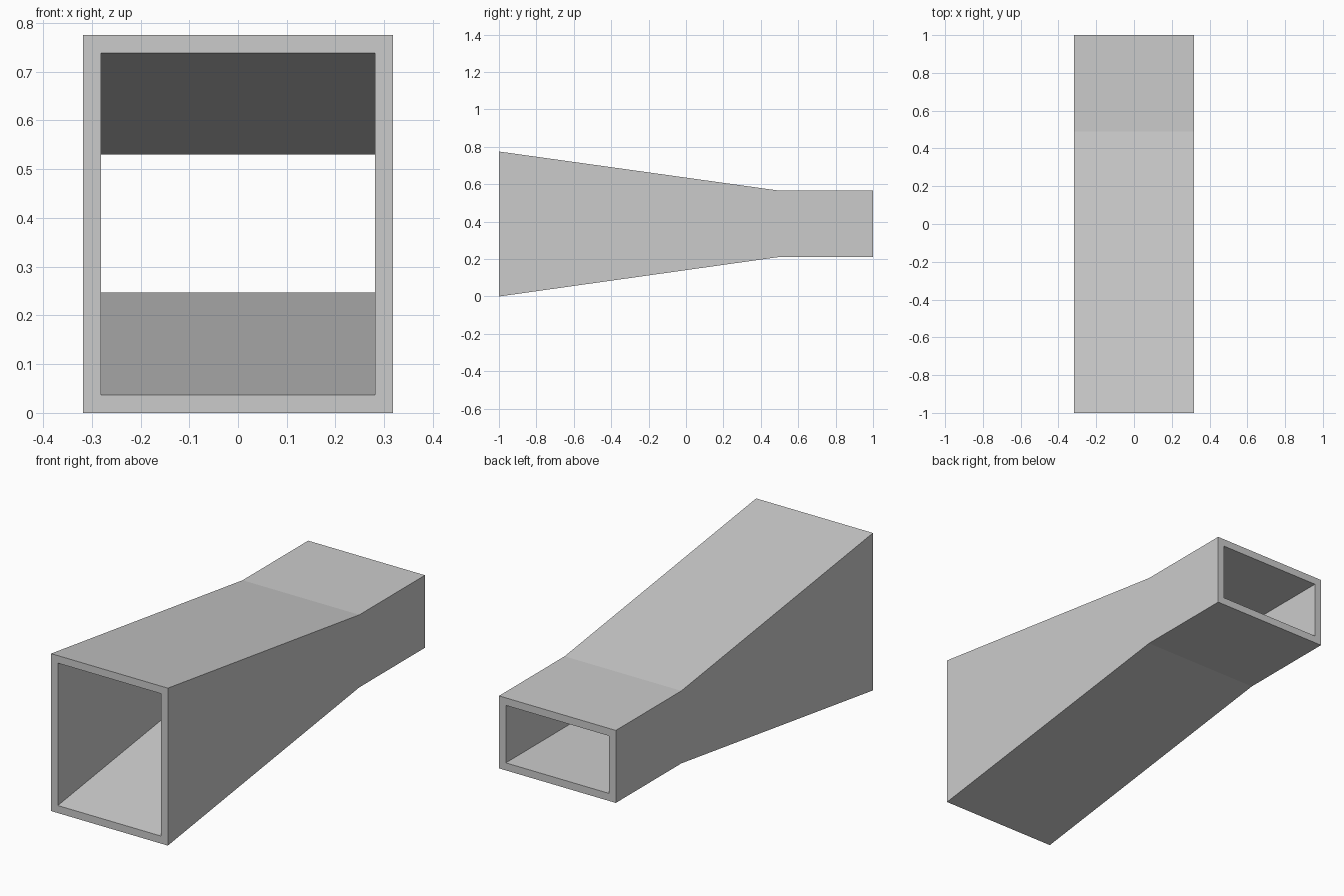
import bpy
import bmesh

cube = bpy.data.objects.get("Cube")
if cube:
    bpy.data.objects.remove(cube, do_unlink=True)

# Single plain grey material
grey = bpy.data.materials.new("light grey")
grey.use_nodes = True
colour = (0.6, 0.6, 0.6, 1)
grey.diffuse_color = colour
grey.node_tree.nodes["Principled BSDF"].inputs["Base Color"].default_value = colour

HALF_WIDTH = 0.318
WALL = 0.037
# Stations along the duct: y, bottom z, top z
STATIONS = [(-1, 0, 0.775), (0.49, 0.21, 0.567), (1, 0.21, 0.567)]


def ring(bm, y, low, high, inset):
    """Rectangular loop across the duct."""
    w = HALF_WIDTH - inset
    low, high = low + inset, high - inset
    return [bm.verts.new((x, y, z))
            for x, z in ((-w, low), (w, low), (w, high), (-w, high))]


def bridge(bm, a, b):
    """Join two loops with quads."""
    for i in range(4):
        j = (i + 1) % 4
        bm.faces.new((a[i], a[j], b[j], b[i]))


# Open duct: outer skin, inner skin and the two end rims
bm = bmesh.new()
outer = [ring(bm, *s, 0) for s in STATIONS]
inner = [ring(bm, *s, WALL) for s in STATIONS]
loops = outer + inner[::-1]
for i, loop in enumerate(loops):
    bridge(bm, loop, loops[(i + 1) % len(loops)])
bmesh.ops.recalc_face_normals(bm, faces=bm.faces)

mesh = bpy.data.meshes.new("tapered_duct")
bm.to_mesh(mesh)
bm.free()
mesh.materials.append(grey)
duct = bpy.data.objects.new("tapered_duct", mesh)
bpy.context.collection.objects.link(duct)
